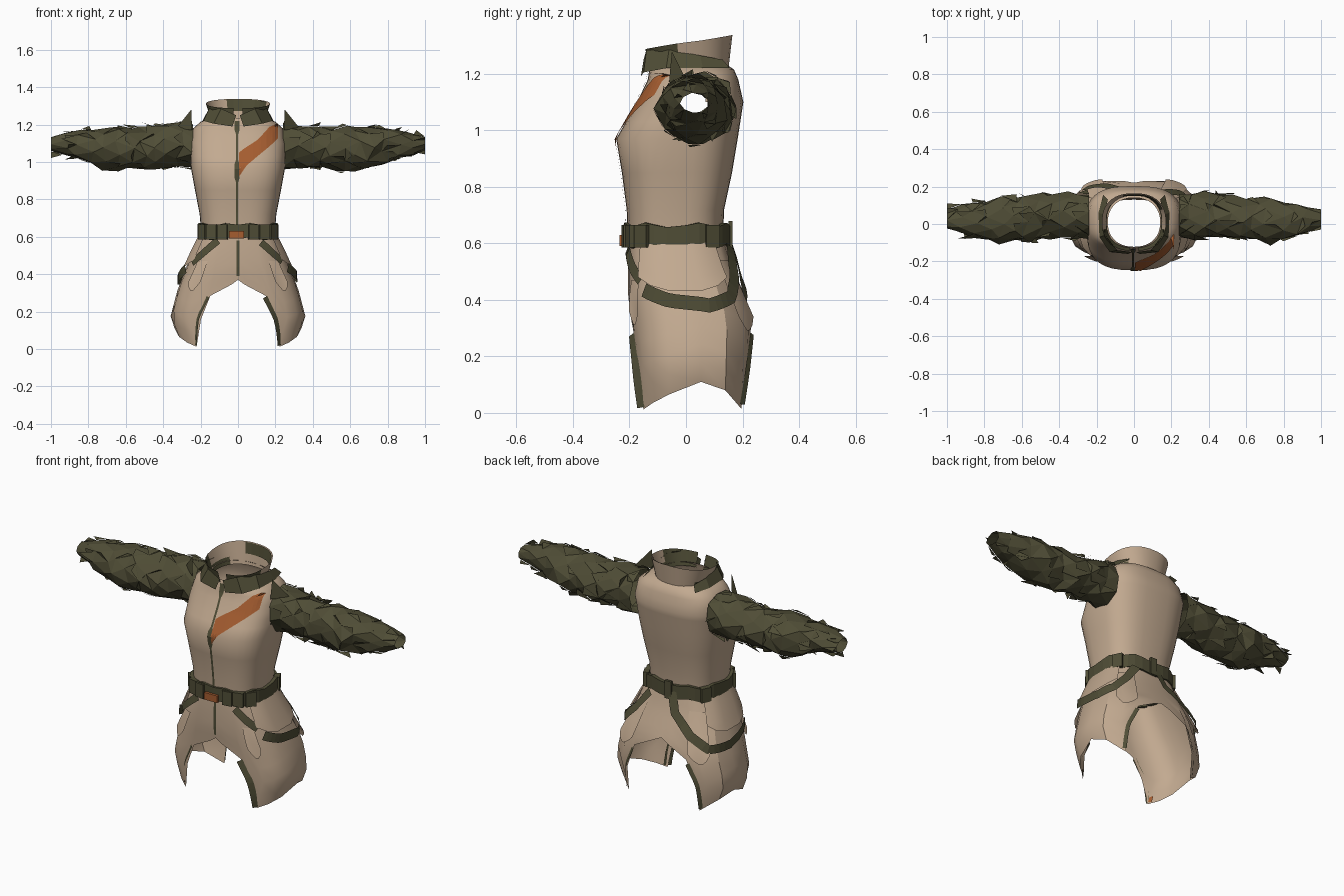
import bpy, bmesh, math, random
from mathutils import Vector, Matrix
from mathutils.bvhtree import BVHTree

random.seed(4)
if "Cube" in bpy.data.objects:
    bpy.data.objects.remove(bpy.data.objects["Cube"])


def material(name, rgb):
    m = bpy.data.materials.new(name)
    m.use_nodes = True
    m.diffuse_color = (*rgb, 1)
    m.node_tree.nodes["Principled BSDF"].inputs["Base Color"].default_value = (*rgb, 1)
    return m


TAN = material("tan cloth", (0.54, 0.40, 0.28))
GREEN = material("olive cloth", (0.08, 0.075, 0.037))
ORANGE = material("rust orange", (0.38, 0.11, 0.03))


def finish(bm, name, mats, smooth=None):
    me = bpy.data.meshes.new(name)
    bm.to_mesh(me)
    bm.free()
    ob = bpy.data.objects.new(name, me)
    bpy.context.collection.objects.link(ob)
    for m in mats:
        me.materials.append(m)
    if smooth:
        bpy.ops.object.select_all(action='DESELECT')
        ob.select_set(True)
        bpy.context.view_layer.objects.active = ob
        bpy.ops.object.shade_smooth_by_angle(angle=math.radians(smooth))


def grid(bm, rows, closed=False):
    """Skin rows of points with quads."""
    vs = [[bm.verts.new(p) for p in r] for r in rows]
    n = len(rows[0])
    for a, b in zip(vs, vs[1:]):
        for i in range(n if closed else n - 1):
            j = (i + 1) % n
            bm.faces.new((a[i], a[j], b[j], b[i]))


def lerp_keys(keys, k):
    """Interpolate tuples sorted by their first value."""
    k = min(max(k, keys[0][0]), keys[-1][0])
    for a, b in zip(keys, keys[1:]):
        if k <= b[0]:
            f = (k - a[0]) / (b[0] - a[0])
            return [u + (v - u) * f for u, v in zip(a[1:], b[1:])]


def on_body(keys, deg, z, off=0.0, p=0.72):
    """Point on a rounded-box section; 0 is front, 90 is the left side."""
    rx, front, back = lerp_keys(keys, z)
    s, c = math.sin(math.radians(deg)), math.cos(math.radians(deg))
    x = (rx + off) * math.copysign(abs(s) ** p, s)
    y = (front + back) / 2 - ((back - front) / 2 + off) * math.copysign(abs(c) ** p, c)
    return Vector((x, y, z))


# Section keys: height, half width, front y, back y
BODY = [(0.60, 0.195, -0.205, 0.13), (0.72, 0.205, -0.21, 0.135), (0.85, 0.23, -0.227, 0.163),
        (0.97, 0.252, -0.247, 0.183), (1.10, 0.257, -0.173, 0.203), (1.18, 0.24, -0.135, 0.185),
        (1.215, 0.20, -0.13, 0.17), (1.235, 0.14, -0.122, 0.14)]
SKIRT = [(0.02, 0.305, -0.18, 0.225), (0.17, 0.362, -0.183, 0.232), (0.33, 0.32, -0.195, 0.24),
         (0.42, 0.283, -0.205, 0.205), (0.52, 0.245, -0.205, 0.165), (0.64, 0.195, -0.2, 0.13)]

# Torso with open armholes and a round neck opening
bm = bmesh.new()
levels = [0.60, 0.72, 0.85, 0.97, 1.03, 1.07, 1.10, 1.14, 1.18, 1.215, 1.235]
grid(bm, [[on_body(BODY, d, z, p=0.9 if z > 1.22 else 0.72) for d in range(0, 360, 10)]
          for z in levels], True)
tree = BVHTree.FromBMesh(bm)
holes = [f for f in bm.faces if abs(f.calc_center_median().x) > 0.2
         and math.hypot(f.calc_center_median().y - 0.02, f.calc_center_median().z - 1.09) < 0.07]
bmesh.ops.delete(bm, geom=holes, context='FACES')
finish(bm, "torso", [TAN], 60)


def on_front(x, z, off=0.006):
    hit = tree.ray_cast(Vector((x, -1, z)), Vector((0, 1, 0)))[0]
    return Vector((x, (hit.y if hit else -0.13) - off, z))


# Diagonal chest stripe: x, lower z, upper z
STRIPE = [(0.005, 0.92, 1.05), (0.027, 0.955, 1.068), (0.05, 0.985, 1.083), (0.107, 1.033, 1.12),
          (0.17, 1.085, 1.19), (0.213, 1.125, 1.205)]
bm = bmesh.new()
rows = []
for i in range(15):
    x = 0.005 + 0.208 * i / 14
    lo, hi = lerp_keys(STRIPE, x)
    rows.append([on_front(x, lo + (hi - lo) * j / 8) for j in range(9)])
grid(bm, rows)
finish(bm, "chest_stripe", [ORANGE])

# Front closure
bm = bmesh.new()
rows = []
for i in range(25):
    z = 0.66 + 0.56 * i / 24
    w = 0.014 if 0.9 < z < 1.0 or z > 1.17 else 0.006
    rows.append([on_front(-w - 0.005, z, 0.005), on_front(w - 0.005, z, 0.005)])
grid(bm, rows)
finish(bm, "front_closure", [GREEN])

# Skirt with two long side panels: angle, hem height
HEM = [(0, 0.37), (2, 0.345), (17, 0.285), (24, 0.16), (38, 0.012), (55, 0.035), (75, 0.065), (93, 0.11),
       (115, 0.08), (142, 0.015), (152, 0.16), (160, 0.30), (176, 0.355), (180, 0.38)]
half = [k[0] for k in HEM]
angles = half + [360 - a for a in half[-2:0:-1]]


def hem(a):
    return lerp_keys(HEM, min(a, 360 - a))[0]


bm = bmesh.new()
grid(bm, [[on_body(SKIRT, a, 0.64 + (hem(a) - 0.64) * i / 8, p=0.66) for a in angles]
          for i in range(9)], True)
finish(bm, "skirt", [TAN], 30)


# Overlapping cloth flaps on the hips and thighs
def flap(name, a0, a1, z0, z1, off):
    bm = bmesh.new()
    rows = []
    for i in range(5):
        f = i / 4
        row = []
        for j in range(6):
            g = j / 5
            drop = 0.05 * math.sin(math.pi * g)
            z = z1 + (z0 - drop - z1) * f
            row.append(on_body(SKIRT, a0 + (a1 - a0) * g, z, 0.004 + off * f, 0.66))
        rows.append(row)
    grid(bm, rows)
    finish(bm, name, [TAN], 30)


for side, s in (("left", 1), ("right", -1)):
    flap(side + "_hip_flap", s * 50, s * 130, 0.48, 0.61, 0.014)
    flap(side + "_front_flap", s * 28, s * 46, 0.36, 0.47, 0.018)
    flap(side + "_rear_flap", s * 128, s * 158, 0.34, 0.54, 0.01)


# Ribbons that follow the skirt: path of angle, height
def strap(name, path, width, off, mat=GREEN):
    pts = []
    for (a0, z0), (a1, z1) in zip(path, path[1:]):
        for i in range(4):
            f = i / 4
            pts.append(on_body(SKIRT, a0 + (a1 - a0) * f, z0 + (z1 - z0) * f, off, 0.66))
    pts.append(on_body(SKIRT, *path[-1], off, 0.66))
    rows = []
    for i, p in enumerate(pts):
        t = (pts[min(i + 1, len(pts) - 1)] - pts[max(i - 1, 0)]).normalized()
        side = t.cross(Vector((p.x, p.y, 0)).normalized()).normalized() * width / 2
        rows.append([p - side, p + side])
    bm = bmesh.new()
    grid(bm, rows)
    finish(bm, name, [mat])


strap("left_thigh_strap", [(58, 0.435), (80, 0.40), (100, 0.38), (125, 0.41), (145, 0.49), (160, 0.59)],
      0.05, 0.02)
strap("left_front_strap", [(22, 0.57), (38, 0.51), (52, 0.47)], 0.04, 0.012)
strap("right_front_strap", [(-18, 0.58), (-38, 0.51), (-55, 0.46)], 0.04, 0.012)
strap("right_thigh_strap", [(180, 0.66), (186, 0.52), (205, 0.43), (230, 0.37), (265, 0.37), (295, 0.43)],
      0.05, 0.02)
strap("skirt_closure", [(0, 0.58), (0, 0.39)], 0.014, 0.004)
strap("left_front_edge", [(17, 0.28), (25, 0.16), (38, 0.02)], 0.045, 0.004)
strap("right_front_edge", [(-19, 0.28), (-27, 0.16), (-38, 0.02)], 0.02, 0.004)
strap("right_hem_tab", [(-41, 0.06), (-41, 0.025)], 0.02, -0.005, ORANGE)
for side, s in (("left", 1), ("right", -1)):
    strap(side + "_rear_edge", [(s * 159, 0.28), (s * 151, 0.16), (s * 141, 0.03)], 0.022, 0.006)

# Belt, pouches and buckle
BELT = [(0.58, 0.212, -0.215, 0.15), (0.68, 0.212, -0.215, 0.15)]
bm = bmesh.new()
band = [[on_body(BELT, a, z + 0.008 * math.sin(a * 0.13), o) for a in range(0, 360, 12)]
        for z, o in ((0.59, -0.012), (0.59, 0.006), (0.665, 0.006), (0.665, -0.012))]
grid(bm, band, True)
finish(bm, "belt", [GREEN])


def box(name, loc, size, turn, mat):
    bm = bmesh.new()
    m = Matrix.Translation(loc) @ Matrix.Rotation(turn, 4, 'Z') @ Matrix.Diagonal((*size, 1))
    bmesh.ops.create_cube(bm, size=1, matrix=m)
    finish(bm, name, [mat])


for i, a in enumerate((16, 34, 56, -16, -34, -56, 125, -125)):
    p = on_body(BELT, a, 0.625)
    turn = math.atan2(p.x, -p.y) * (0.4 if abs(a) < 50 else 1)
    box("belt_pouch_%d" % i, p, (0.055, 0.03, 0.08), turn, GREEN)
box("buckle", (-0.008, -0.225, 0.61), (0.08, 0.02, 0.04), 0, ORANGE)
box("rear_belt_loop", (0, 0.158, 0.63), (0.04, 0.014, 0.1), 0, GREEN)

# Collar: olive front wings, tan back, split at the front
COLLAR = [(0, 0.14, -0.125, 0.15), (1, 0.172, -0.145, 0.165)]


def collar_row(f, start, stop, off):
    row = []
    for a in range(start, stop, 12):
        p = on_body(COLLAR, a, f, off, 0.85)
        p.z = 1.21 + f * (0.1025 - 0.025 * math.cos(math.radians(a)))
        row.append(p)
    return row


bm = bmesh.new()
grid(bm, [collar_row(f, 6, 355, 0) for f in (0, 0.35, 0.7, 1)])
for f in bm.faces:
    c = f.calc_center_median()
    f.material_index = int(c.y < -0.03 or (c.y < 0.1 and c.z < 1.26))
finish(bm, "collar", [TAN, GREEN], 30)
bm = bmesh.new()
grid(bm, [collar_row(f, 114, 200, -0.006) for f in (0.5, 0.98)])
finish(bm, "collar_lining", [GREEN])

# Folded lapels wrapping down on to the shoulders: x, y, z
INNER = [(0.01, -0.15, 1.25), (0.09, -0.14, 1.285), (0.155, -0.06, 1.285), (0.16, 0.05, 1.265), (0.14, 0.13, 1.25)]
OUTER = [(0.03, -0.16, 1.19), (0.13, -0.15, 1.205), (0.185, -0.07, 1.22), (0.19, 0.06, 1.22), (0.165, 0.155, 1.22)]
for side, s in (("left", 1), ("right", -1)):
    bm = bmesh.new()
    grid(bm, [[(s * x, y, z) for x, y, z in edge] for edge in (INNER, OUTER)])
    finish(bm, side + "_lapel", [GREEN])

# Crumpled sleeves: x, centre y, centre z, half depth, half height
SLEEVE = [(0.24, 0.045, 1.09, 0.125, 0.125), (0.36, 0.05, 1.085, 0.125, 0.115), (0.50, 0.04, 1.07, 0.118, 0.11),
          (0.62, 0.025, 1.075, 0.115, 0.115), (0.70, 0.02, 1.075, 0.13, 0.118),
          (0.80, 0.02, 1.09, 0.10, 0.09), (0.90, 0.02, 1.095, 0.08, 0.068), (0.985, 0.03, 1.095, 0.052, 0.036)]
for side, s in (("left", 1), ("right", -1)):
    bm = bmesh.new()
    rows = []
    for i in range(12):
        x = 0.24 + 0.745 * i / 11
        cy, cz, ry, rz = lerp_keys(SLEEVE, x)
        row = []
        for j in range(9):
            a = math.tau * (j + 0.5 * (i % 2)) / 9
            k = random.uniform(0.88, 1.1)
            dx = random.uniform(-0.025, 0.025) if 0 < i < 11 else 0
            row.append(Vector((s * (x + dx), cy + ry * k * math.cos(a), cz + rz * k * math.sin(a))))
        rows.append(row)
    grid(bm, rows, True)
    bmesh.ops.triangulate(bm, faces=bm.faces[:])
    # Loose folds lifting off the cloth
    for f in random.sample(bm.faces[:], 60):
        c = f.calc_center_median()
        cy, cz = lerp_keys(SLEEVE, abs(c.x))[:2]
        out = Vector((0, c.y - cy, c.z - cz)).normalized()
        a, b = [v.co + out * 0.003 for v in f.verts[:2]]
        tip = c + out * random.uniform(0.01, 0.028)
        tip.x = s * min(0.995, max(0.25, abs(c.x) + random.uniform(-0.06, 0.07)))
        bm.faces.new([bm.verts.new(p) for p in (a, b, tip)])
    # Shoulder peak
    bm.faces.new([bm.verts.new(p) for p in
                  ((s * 0.245, -0.06, 1.17), (s * 0.25, -0.05, 1.28), (s * 0.33, 0.0, 1.18))])
    for v in bm.verts:
        if abs(v.co.x) > 0.98:
            v.co.x = s * 1.0
    finish(bm, side + "_sleeve", [GREEN])
